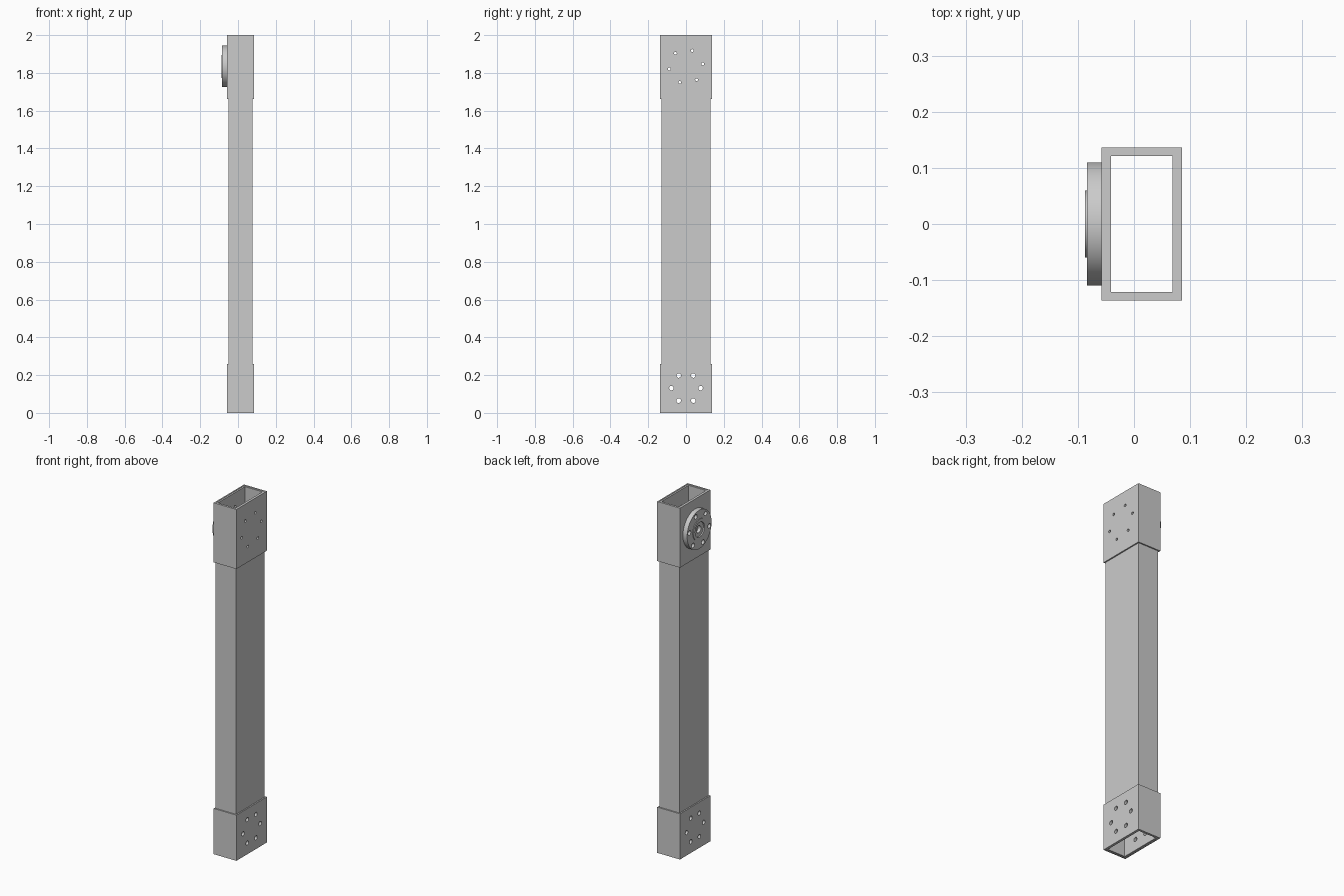
import bpy, bmesh
from math import pi, cos, sin, radians
from mathutils import Matrix, Vector

if "Cube" in bpy.data.objects:
    bpy.data.objects.remove(bpy.data.objects["Cube"], do_unlink=True)

# Single grey metal
metal = bpy.data.materials.new("grey metal")
metal.use_nodes = True
GREY = (0.6, 0.6, 0.6, 1)
metal.diffuse_color = GREY
metal.node_tree.nodes["Principled BSDF"].inputs["Base Color"].default_value = GREY

MID_X = 0.014          # centre of the rectangular section
FLANGE_Z = 1.834
HOLES_Z = 0.131


def make(name, bm):
    bmesh.ops.recalc_face_normals(bm, faces=bm.faces)
    mesh = bpy.data.meshes.new(name)
    bm.to_mesh(mesh)
    bm.free()
    mesh.materials.append(metal)
    obj = bpy.data.objects.new(name, mesh)
    bpy.context.collection.objects.link(obj)
    return obj


def hollow_box(name, outer, inner, z0, z1):
    """Open rectangular tube; outer and inner are half sizes in x and y."""
    bm = bmesh.new()
    corners = [(-1, -1), (1, -1), (1, 1), (-1, 1)]
    rings = [[bm.verts.new((MID_X + sx * h[0], sy * h[1], z)) for sx, sy in corners]
             for h, z in ((outer, z0), (outer, z1), (inner, z1), (inner, z0))]
    for a, b in zip(rings, rings[1:] + rings[:1]):
        for i in range(4):
            j = (i + 1) % 4
            bm.faces.new((a[i], a[j], b[j], b[i]))
    return make(name, bm)


def lathe_x(name, profile, z, steps=64):
    """Spin (x, radius) points round an axis along x."""
    bm = bmesh.new()
    verts = [bm.verts.new((x, 0, r)) for x, r in profile]
    edges = [bm.edges.new(p) for p in zip(verts, verts[1:])]
    bmesh.ops.spin(bm, geom=verts + edges, cent=(0, 0, 0), axis=(1, 0, 0),
                   angle=2 * pi, steps=steps)
    bmesh.ops.remove_doubles(bm, verts=bm.verts, dist=1e-5)
    bmesh.ops.translate(bm, verts=bm.verts, vec=(0, 0, z))
    return make(name, bm)


def bolt_circle(name, z, circle, radius, start):
    """Six rods along x, used to drill holes."""
    bm = bmesh.new()
    for k in range(6):
        a = radians(start + 60 * k)
        place = Matrix.Translation(Vector((0, circle * cos(a), z + circle * sin(a))))
        bmesh.ops.create_cone(bm, cap_ends=True, segments=24, radius1=radius,
                              radius2=radius, depth=0.5,
                              matrix=place @ Matrix.Rotation(pi / 2, 4, 'Y'))
    obj = make(name, bm)
    obj.hide_render = True
    return obj


def drill(obj, cutters):
    for c in cutters:
        mod = obj.modifiers.new("holes", 'BOOLEAN')
        mod.operation = 'DIFFERENCE'
        mod.solver = 'EXACT'
        mod.object = c
    bpy.context.view_layer.update()
    cut = obj.evaluated_get(bpy.context.evaluated_depsgraph_get())
    mesh = bpy.data.meshes.new_from_object(cut)
    obj.modifiers.clear()
    obj.data = mesh


# Tube and its two end sleeves
OUT, MID, INN = (0.0715, 0.1365), (0.064, 0.129), (0.055, 0.121)
tube = hollow_box("tube", MID, INN, 0.002, 1.998)
lower = hollow_box("lower_sleeve", OUT, MID, 0, 0.26)
upper = hollow_box("upper_sleeve", OUT, MID, 1.661, 2)

# Round flange with raised ring and central socket
flange = lathe_x("flange", [(-0.0575, 0), (-0.0575, 0.11), (-0.084, 0.11),
                            (-0.084, 0.06), (-0.0875, 0.06), (-0.0875, 0.042),
                            (-0.080, 0.042), (-0.080, 0.02), (-0.062, 0.02),
                            (-0.062, 0)], FLANGE_Z)

# Bolt holes
low_holes = bolt_circle("lower_hole_cutter", HOLES_Z, 0.077, 0.012, 0)
top_holes = bolt_circle("upper_hole_cutter", FLANGE_Z, 0.09, 0.0075, 8.6)
wide_holes = bolt_circle("flange_hole_cutter", FLANGE_Z, 0.09, 0.013, 8.6)
drill(tube, [low_holes, top_holes])
drill(lower, [low_holes])
drill(upper, [top_holes])
drill(flange, [wide_holes])
for c in (low_holes, top_holes, wide_holes):
    bpy.data.objects.remove(c, do_unlink=True)

# Smooth round surfaces, keep edges sharp
bpy.ops.object.select_all(action='DESELECT')
for o in (tube, lower, upper, flange):
    o.select_set(True)
bpy.context.view_layer.objects.active = tube
bpy.ops.object.shade_smooth_by_angle(angle=radians(30))
